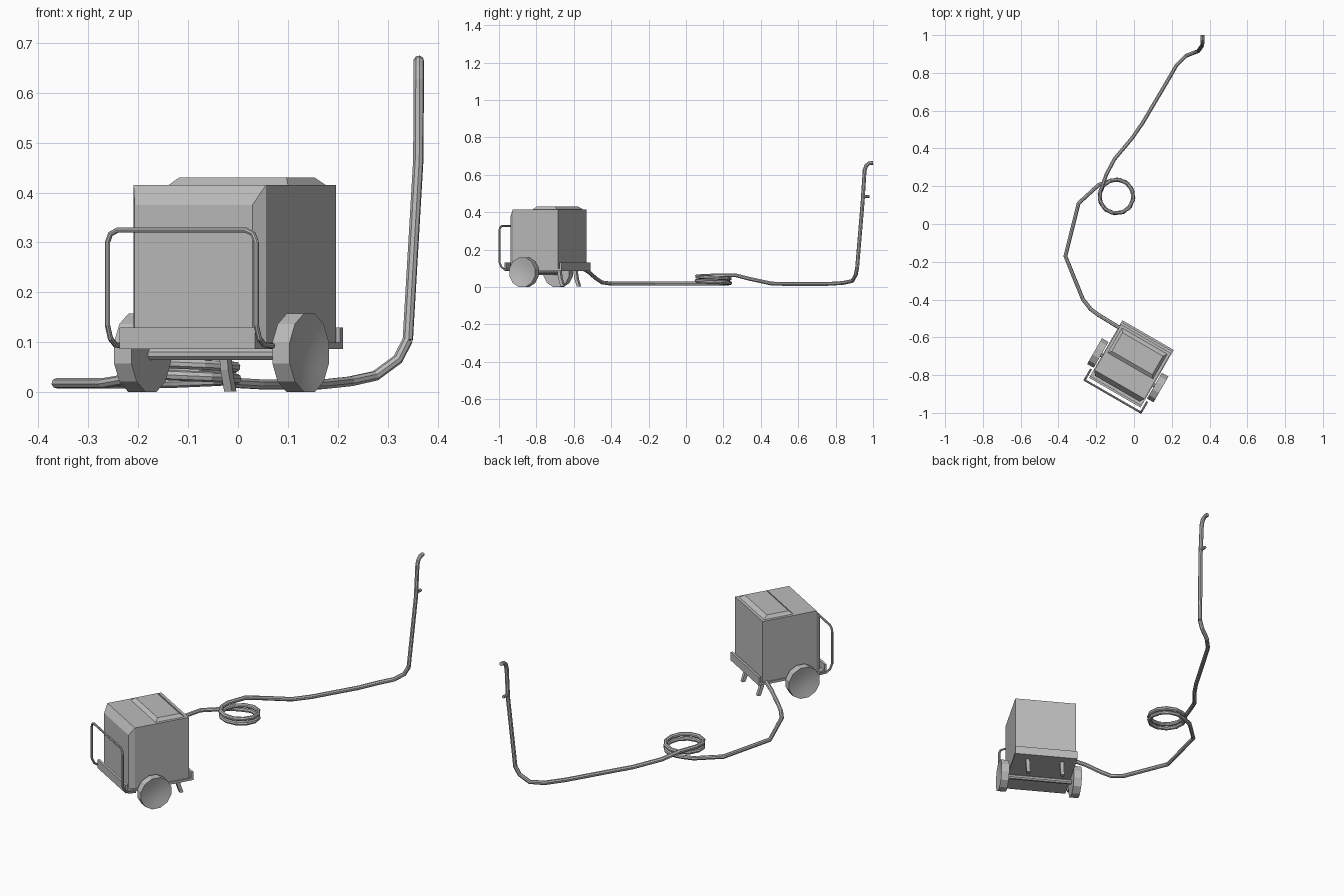
import bpy, bmesh
from math import cos, sin, pi, radians
from mathutils import Matrix

cube = bpy.data.objects.get("Cube")
if cube:
    bpy.data.objects.remove(cube, do_unlink=True)

grey = bpy.data.materials.new("plain_grey")
grey.use_nodes = True
colour = (0.5, 0.5, 0.5, 1)
grey.diffuse_color = colour
grey.node_tree.nodes["Principled BSDF"].inputs["Base Color"].default_value = colour

# The cart stands turned; its parts are modelled square and then placed
CART = Matrix.Translation((-0.0065, -0.7285, 0)) @ Matrix.Rotation(radians(-30), 4, 'Z')


def loft(name, rings, smooth=False):
    """Skin a solid through rings of equal point count."""
    bm = bmesh.new()
    loops = [[bm.verts.new(p) for p in ring] for ring in rings]
    for a, b in zip(loops, loops[1:]):
        for i in range(len(a)):
            j = (i + 1) % len(a)
            bm.faces.new((a[i], a[j], b[j], b[i]))
    bm.faces.new(loops[0])
    bm.faces.new(loops[-1])
    bmesh.ops.recalc_face_normals(bm, faces=bm.faces)
    mesh = bpy.data.meshes.new(name)
    bm.to_mesh(mesh)
    bm.free()
    mesh.materials.append(grey)
    obj = bpy.data.objects.new(name, mesh)
    bpy.context.collection.objects.link(obj)
    obj.matrix_world = CART
    if smooth:
        bpy.ops.object.select_all(action='DESELECT')
        obj.select_set(True)
        bpy.context.view_layer.objects.active = obj
        bpy.ops.object.shade_smooth_by_angle(angle=radians(25))
    return obj


def flat(x0, x1, y0, y1, z):
    return [(x0, y0, z), (x1, y0, z), (x1, y1, z), (x0, y1, z)]


def upright(y, half, z0, z1):
    return [(-half, y, z0), (half, y, z0), (half, y, z1), (-half, y, z1)]


def circle(x, z, r, n):
    turn = [2 * pi * (i + 0.5) / n for i in range(n)]
    return [(x, AXLE_Y + r * sin(t), z + r * cos(t)) for t in turn]


def tube(name, points, radius, matrix=Matrix()):
    """Eight-sided tube along a path."""
    curve = bpy.data.curves.new(name, 'CURVE')
    curve.dimensions = '3D'
    curve.bevel_depth = radius
    curve.bevel_resolution = 2
    curve.use_fill_caps = True
    spline = curve.splines.new('POLY')
    spline.points.add(len(points) - 1)
    for target, p in zip(spline.points, points):
        target.co = (*p, 1)
    spline.use_smooth = False
    curve.materials.append(grey)
    obj = bpy.data.objects.new(name, curve)
    bpy.context.collection.objects.link(obj)
    obj.matrix_world = matrix
    bpy.ops.object.select_all(action='DESELECT')
    obj.select_set(True)
    bpy.context.view_layer.objects.active = obj
    bpy.ops.object.convert(target='MESH')


# Cabinet with a chamfered front, and its raised lid
loft("cabinet", [upright(0.14, 0.153, 0.1, 0.415),
                 upright(-0.14, 0.153, 0.1, 0.415),
                 upright(-0.165, 0.136, 0.1, 0.375)])
loft("lid", [flat(-0.139, 0.139, -0.027, 0.127, 0.414),
             flat(-0.124, 0.124, -0.008, 0.105, 0.43)])

# Tray with front and back lips
W = 0.157
loft("tray_plate", [flat(-W, W, -0.19, 0.162, z) for z in (0.087, 0.1)])
loft("tray_front_lip", [flat(-W, W, -0.19, -0.178, z) for z in (0.087, 0.13)])
loft("tray_back_lip", [flat(-W, W, 0.15, 0.162, z) for z in (0.087, 0.13)])

# Axle and dished wheels
AXLE_Y = -0.053
loft("axle", [circle(x, 0.076, 0.012, 8) for x in (-0.17, 0.17)])
WHEEL = [(0.163, 0.0815), (0.203, 0.0815), (0.198, 0.055), (0.194, 0.03), (0.193, 0.008)]
for side, s in (("left", 1), ("right", -1)):
    loft(side + "_wheel", [circle(s * x, 0.079, r, 12) for x, r in WHEEL], True)

# Back legs, kicked backwards
for side, s in (("left", 1), ("right", -1)):
    x = s * 0.086
    loft(side + "_leg", [flat(x - 0.009, x + 0.009, y, y + 0.018, z)
                         for y, z in ((0.1, 0.09), (0.107, 0.045), (0.122, 0.002))])

# Push handle: half of the path, mirrored
half = [(0.172, -0.145, 0.093), (0.172, -0.18, 0.095), (0.172, -0.2, 0.108),
        (0.172, -0.212, 0.135), (0.172, -0.212, 0.3), (0.165, -0.212, 0.317),
        (0.148, -0.212, 0.325)]
tube("handle", half + [(-x, y, z) for x, y, z in reversed(half)], 0.0055, CART)

# Hose: from the tray, through a coil, to the upright wand
hose = [(-0.075, -0.55, 0.097), (-0.125, -0.52, 0.08), (-0.19, -0.48, 0.045),
        (-0.23, -0.45, 0.025), (-0.27, -0.4, 0.018), (-0.363, -0.17, 0.018),
        (-0.293, 0.11, 0.018), (-0.188, 0.206, 0.018)]
steps = 22
for i in range(steps + 1):
    t = radians(118 - 675 * i / steps)
    hose.append((-0.093 + 0.09 * cos(t), 0.146 + 0.09 * sin(t), 0.019 + 0.044 * i / steps))
hose += [(-0.145, 0.265, 0.063), (-0.103, 0.344, 0.043), (-0.01, 0.455, 0.019),
         (0.045, 0.534, 0.016), (0.17, 0.745, 0.016), (0.225, 0.84, 0.022),
         (0.275, 0.89, 0.033), (0.32, 0.908, 0.066), (0.34, 0.915, 0.105)]
tube("hose", hose, 0.0105)
tube("wand", [hose[-1], (0.361, 0.945, 0.465), (0.362, 0.955, 0.625),
              (0.362, 0.963, 0.648), (0.362, 0.978, 0.661), (0.362, 1.0, 0.664)], 0.0105)
tube("wand_trigger", [(0.362, 0.945, 0.485), (0.362, 0.982, 0.485)], 0.008)
